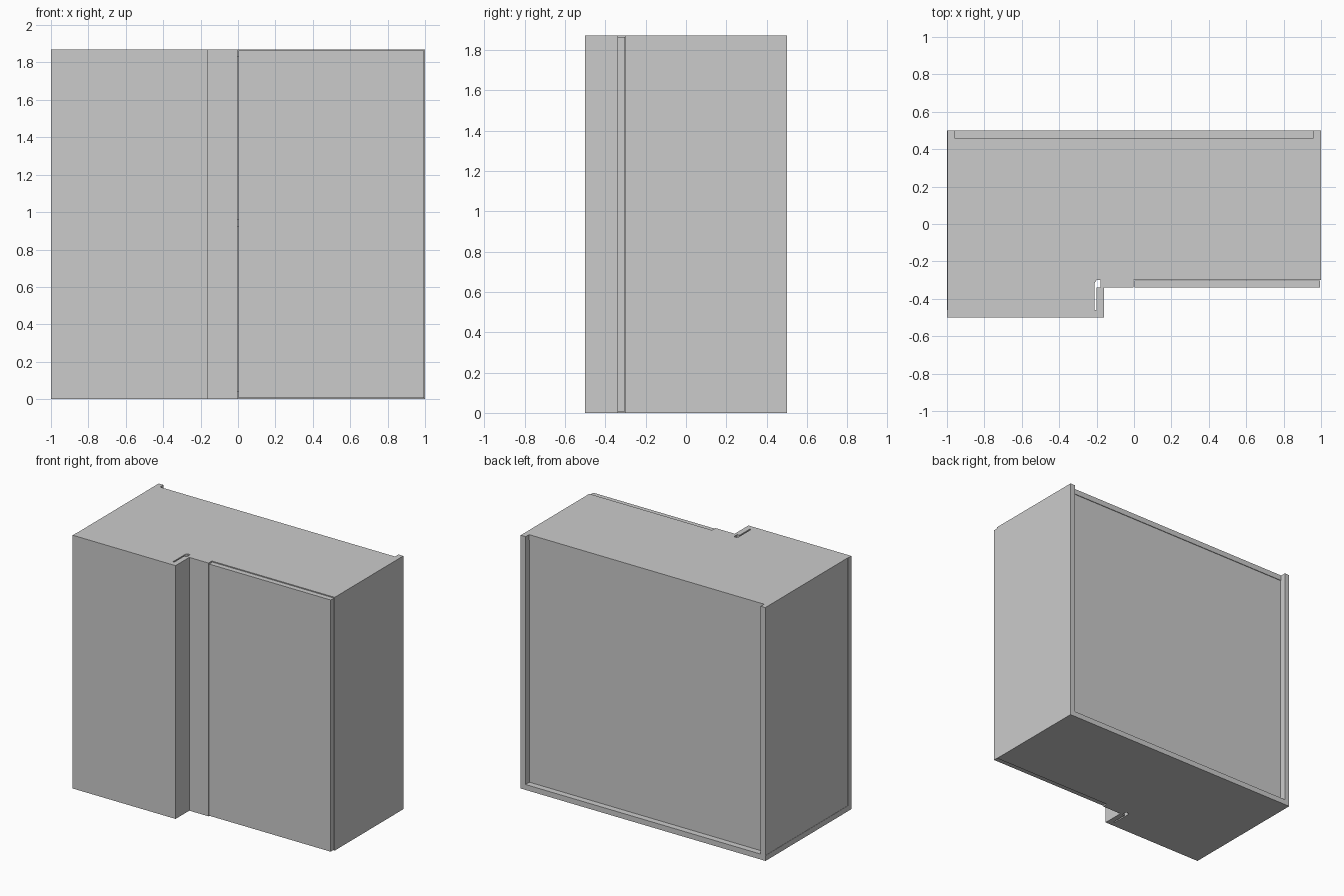
import bpy, bmesh

if "Cube" in bpy.data.objects:
    bpy.data.objects.remove(bpy.data.objects["Cube"])

H = 1.87   # cabinet height
T = 0.04   # board thickness


def board(name, outline, z0, z1):
    """Extrude a plan outline (x, y) from z0 up to z1."""
    bm = bmesh.new()
    face = bm.faces.new([bm.verts.new((x, y, z0)) for x, y in outline])
    up = bmesh.ops.extrude_face_region(bm, geom=[face])["geom"]
    bmesh.ops.translate(bm, vec=(0, 0, z1 - z0),
                        verts=[v for v in up if isinstance(v, bmesh.types.BMVert)])
    bmesh.ops.recalc_face_normals(bm, faces=bm.faces)
    mesh = bpy.data.meshes.new(name)
    bm.to_mesh(mesh)
    bm.free()
    obj = bpy.data.objects.new(name, mesh)
    bpy.context.collection.objects.link(obj)
    return obj


def box(name, x0, x1, y0, y1, z0, z1):
    return board(name, [(x0, y0), (x1, y0), (x1, y1), (x0, y1)], z0, z1)


def deck(name, x0, x1, back, z0, front=-0.46):
    """Stepped horizontal board with a chipped inner corner."""
    board(name, [(x0, front), (-0.21, front), (-0.21, -0.315), (-0.2, -0.30),
                 (x1, -0.30), (x1, back), (x0, back)], z0, z0 + T)


# Carcass: horizontal boards
deck("bottom_board", -1, 0.96, 0.5, 0)
deck("middle_shelf", -0.96, 0.96, 0.44, 0.92)
deck("top_board", -0.96, 0.96, 0.46, H - T)

# Carcass: sides and recessed back
box("left_side", -0.998, -0.96, -0.46, 0.5, T, H)
box("right_side", 0.96, 1, -0.30, 0.5, 0, H)
box("back_panel", -0.96, 0.96, 0.44, 0.455, T, H - 0.005)

# Fixed front panel, corner post and filler strip
box("blank_front_panel", -1, -0.2, -0.5, -0.46, 0, H)
box("corner_post", -0.2, -0.16, -0.5, -0.34, 0, H)
box("filler_strip", -0.18, -0.003, -0.34, -0.30, 0, H)

# Door
box("door", 0.003, 0.995, -0.34, -0.302, 0.006, H - 0.006)
